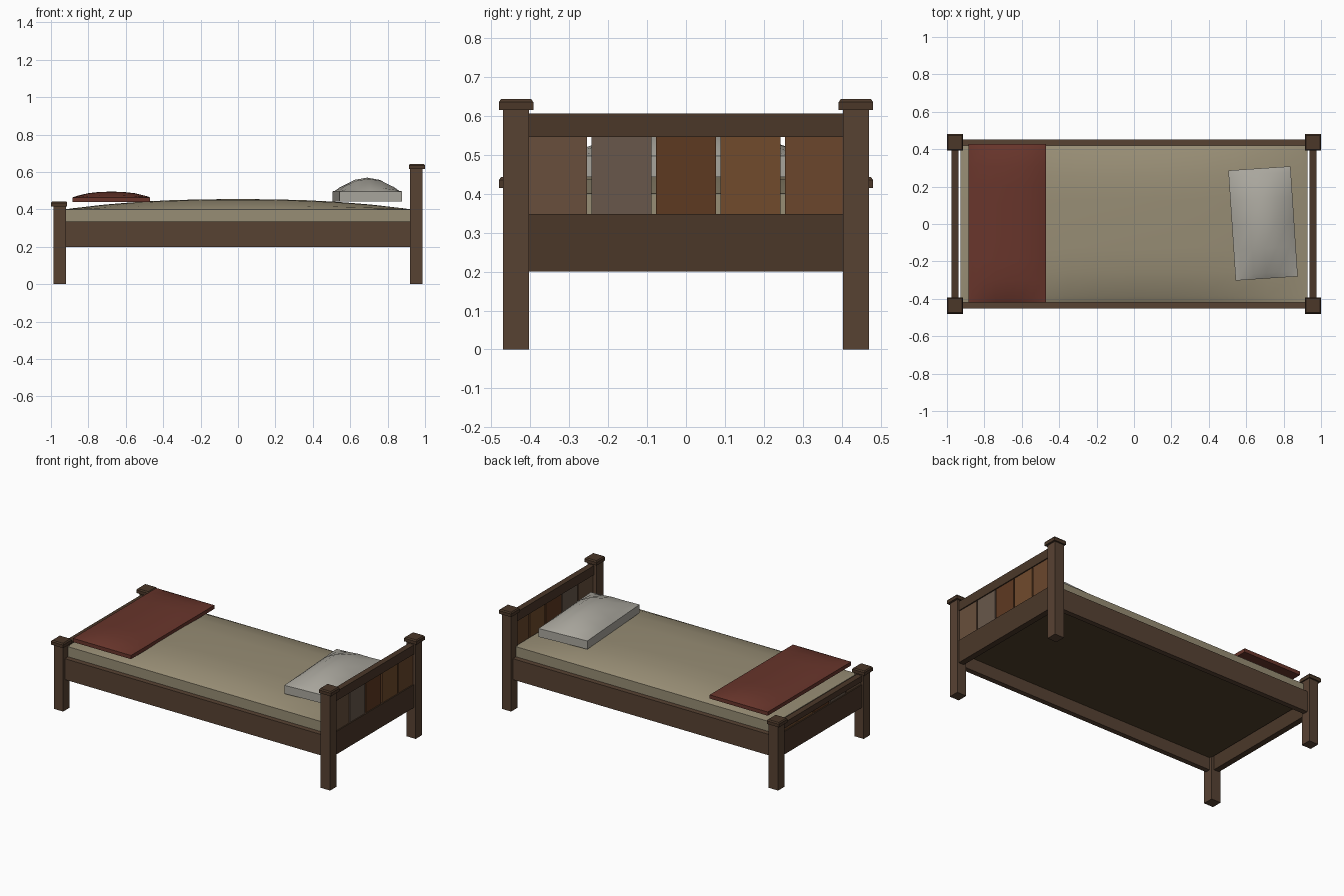
import bpy, bmesh, math

if "Cube" in bpy.data.objects:
    bpy.data.objects.remove(bpy.data.objects["Cube"])

def mat(name, r, g, b):
    m = bpy.data.materials.new(name)
    m.diffuse_color = [(c / 255) ** 2.2 for c in (r, g, b)] + [1]
    m.use_nodes = True
    m.node_tree.nodes["Principled BSDF"].inputs["Base Color"].default_value = m.diffuse_color
    return m

WOOD = mat("wood", 88, 68, 54)
DARK = mat("dark_wood", 76, 58, 45)
BASE = mat("base_wood", 82, 66, 46)
SHEET = mat("sheet", 150, 140, 116)
RED = mat("red_cloth", 104, 56, 47)
LINEN = mat("linen", 168, 165, 156)
PANELS = [mat("panel_%d" % i, *c) for i, c in enumerate(
    [(104, 80, 62), (104, 88, 76), (94, 60, 38), (112, 76, 48), (106, 72, 48)])]

def finish(name, bm, material):
    bmesh.ops.recalc_face_normals(bm, faces=bm.faces)
    me = bpy.data.meshes.new(name)
    bm.to_mesh(me)
    bm.free()
    me.materials.append(material)
    ob = bpy.data.objects.new(name, me)
    bpy.context.collection.objects.link(ob)
    return ob

def box(name, x, y, z, material, chamfer=0):
    """Box from (min, max) pairs, with an optional sloped top edge."""
    bm = bmesh.new()
    bmesh.ops.create_cube(bm, size=1)
    for v in bm.verts:
        v.co = [(a + b) / 2 + c * (b - a) for (a, b), c in zip((x, y, z), v.co)]
    if chamfer:
        top = max(bm.faces, key=lambda f: f.calc_center_median().z)
        bmesh.ops.inset_region(bm, faces=[top], thickness=chamfer)
        for v in top.verts:
            v.co.z += chamfer
    return finish(name, bm, material)

def cushion(name, centre, size, z0, z_rim, z_top, n, power, edge, material, turn=0):
    """Straight-sided slab with a domed top and a narrow sloped rim."""
    bm = bmesh.new()
    bmesh.ops.create_grid(bm, x_segments=n[0], y_segments=n[1], size=1)
    for v in bm.verts:          # squeeze the outer ring of cells into the rim
        for i in (0, 1):
            t = v.co[i]
            if abs(t) < 0.999:
                v.co[i] = t / (1 - 2 / n[i]) * (1 - 2 * edge / size[i])
    rim = [e for e in bm.edges if e.is_boundary]
    ext = bmesh.ops.extrude_edge_only(bm, edges=rim)["geom"]
    low = {v for v in ext if isinstance(v, bmesh.types.BMVert)}
    c, s = math.cos(turn), math.sin(turn)
    for v in bm.verts:
        u, w = v.co.x, v.co.y
        dome = (1 - abs(u) ** power[0]) * (1 - abs(w) ** power[1])
        px, py = u * size[0] / 2, w * size[1] / 2
        z = z0 if v in low else z_rim + (z_top - z_rim) * dome
        v.co = (centre[0] + px * c - py * s, centre[1] + px * s + py * c, z)
    bmesh.ops.contextual_create(bm, geom=[e for e in bm.edges if e.is_boundary])
    ob = finish(name, bm, material)
    bpy.ops.object.select_all(action='DESELECT')
    ob.select_set(True)
    bpy.context.view_layer.objects.active = ob
    bpy.ops.object.shade_smooth_by_angle(angle=math.radians(30))
    return ob

def pair(s, a, b):
    return tuple(sorted((s * a, s * b)))

# Head and foot ends: side, post height, top rail range
for end, sx, h, r0, r1 in (("head", 1, 0.615, 0.545, 0.605),
                           ("foot", -1, 0.415, 0.368, 0.405)):
    for side, sy in (("front", -1), ("back", 1)):
        box(f"{end}_{side}_post", pair(sx, 0.92, 0.987), pair(sy, 0.403, 0.47),
            (0, h), WOOD)
        box(f"{end}_{side}_cap", pair(sx, 0.913, 1.0), pair(sy, 0.392, 0.48),
            (h, h + 0.02), DARK, 0.008)
    rail = pair(sx, 0.938, 0.976)
    box(end + "_lower_rail", rail, (-0.405, 0.405), (0.2, 0.348), DARK)
    box(end + "_top_rail", rail, (-0.405, 0.405), (r0, r1), DARK)
    for i in range(5):
        y = -0.408 + i * 0.1655
        box(f"{end}_panel_{i + 1}", pair(sx, 0.945, 0.969), (y, y + 0.154),
            (0.343, r0 + 0.005), PANELS[i])

# Long side rails
for side, sy in (("front", -1), ("back", 1)):
    box(side + "_side_rail", (-0.92, 0.92), pair(sy, 0.42, 0.453), (0.2, 0.335), WOOD)

# Base board and bedding
box("base_board", (-0.925, 0.925), (-0.42, 0.42), (0.28, 0.31), BASE)
cushion("mattress", (0, 0), (1.855, 0.84), 0.31, 0.40, 0.455, (12, 8), (2.4, 5),
        0.035, SHEET)
cushion("blanket", (-0.677, 0.004), (0.415, 0.85), 0.44, 0.464, 0.495, (8, 10), (2.6, 8),
        0.02, RED)
cushion("pillow", (0.69, 0.003), (0.333, 0.59), 0.443, 0.497, 0.57, (6, 6), (2, 3),
        0.03, LINEN, math.radians(3.8))
